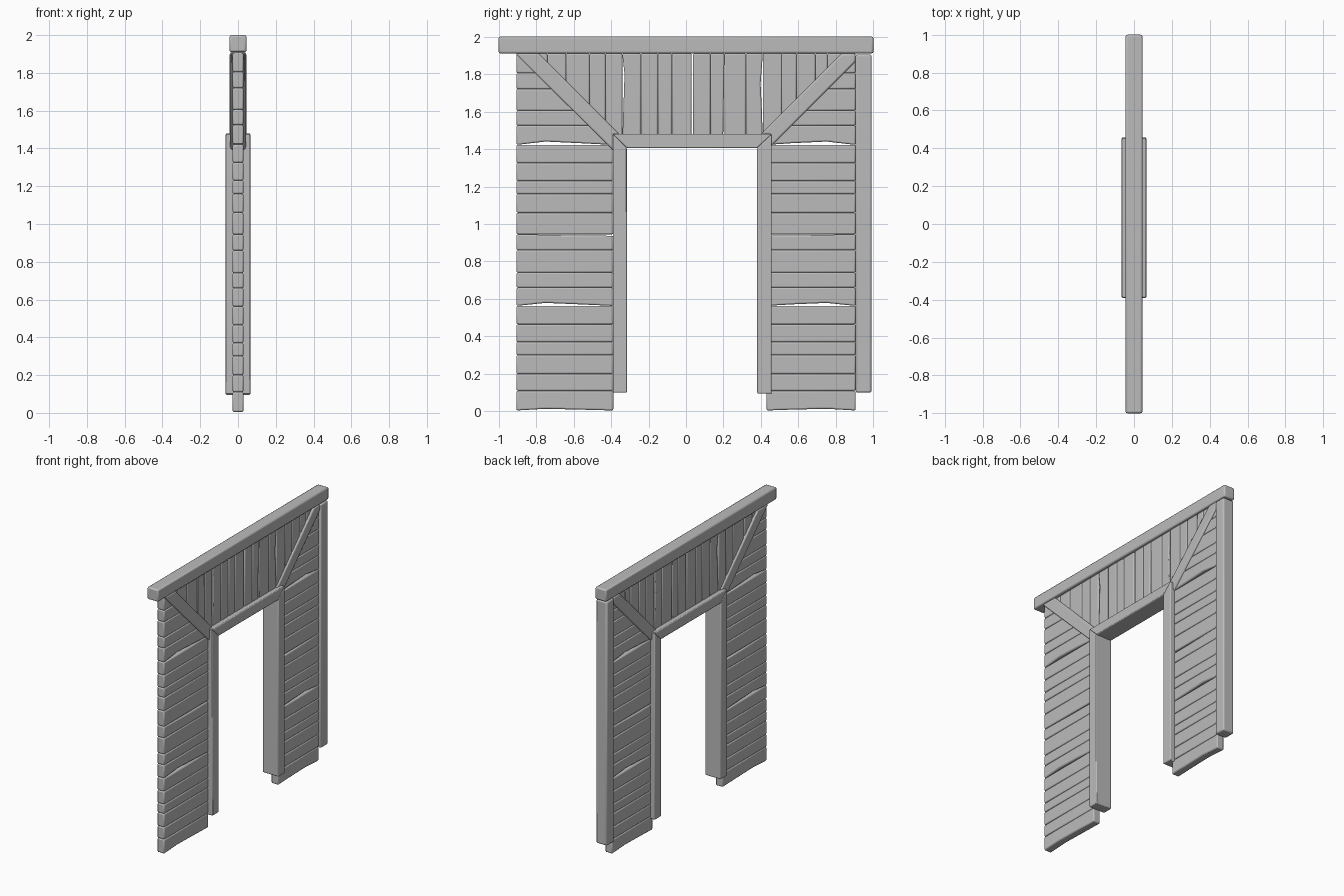
import bpy, bmesh

cube = bpy.data.objects.get("Cube")
if cube:
    bpy.data.objects.remove(cube, do_unlink=True)

grey = bpy.data.materials.new("weathered_grey")
grey.use_nodes = True
colour = (0.5, 0.5, 0.5, 1)
grey.diffuse_color = colour
grey.node_tree.nodes["Principled BSDF"].inputs["Base Color"].default_value = colour
grey.node_tree.nodes["Principled BSDF"].inputs["Roughness"].default_value = 0.8


def slab(name, outline, half, bevel=0.008):
    """Extrude a (y, z) outline along x, centred, with rounded edges."""
    bm = bmesh.new()
    face = bm.faces.new([bm.verts.new((-half, y, z)) for y, z in outline])
    out = bmesh.ops.extrude_face_region(bm, geom=[face])
    moved = [v for v in out["geom"] if isinstance(v, bmesh.types.BMVert)]
    bmesh.ops.translate(bm, verts=moved, vec=(2 * half, 0, 0))
    bmesh.ops.recalc_face_normals(bm, faces=bm.faces)
    mesh = bpy.data.meshes.new(name)
    bm.to_mesh(mesh)
    bm.free()
    mesh.materials.append(grey)
    obj = bpy.data.objects.new(name, mesh)
    bpy.context.collection.objects.link(obj)
    mod = obj.modifiers.new("rounded_edges", "BEVEL")
    mod.width = bevel
    mod.segments = 2
    mod.limit_method = "ANGLE"
    bpy.ops.object.select_all(action="DESELECT")
    obj.select_set(True)
    bpy.context.view_layer.objects.active = obj
    bpy.ops.object.shade_smooth_by_angle()
    return obj


def rect(y0, y1, z0, z1):
    return [(y0, z0), (y1, z0), (y1, z1), (y0, z1)]


def clip(outline, inside):
    """Keep the part of an outline where the linear function is negative."""
    kept = []
    for a, b in zip(outline, outline[1:] + outline[:1]):
        da, db = inside(*a), inside(*b)
        if da <= 0:
            kept.append(a)
        if da * db < 0:
            t = da / (da - db)
            kept.append((a[0] + t * (b[0] - a[0]), a[1] + t * (b[1] - a[1])))
    return kept


# Header beam and the single corner post
slab("header_beam", rect(-1, 1, 1.91, 2), 0.045, 0.01)
slab("corner_post", rect(0.905, 0.99, 0.1, 1.905), 0.045, 0.01)

# Door frame: jambs and lintel with mitred corners
slab("front_jamb", [(-0.39, 0.1), (-0.315, 0.1), (-0.315, 1.405), (-0.39, 1.48)], 0.065, 0.006)
slab("back_jamb", [(0.38, 0.095), (0.457, 0.095), (0.457, 1.48), (0.38, 1.405)], 0.065, 0.006)
slab("lintel", [(-0.315, 1.405), (0.38, 1.405), (0.457, 1.48), (-0.39, 1.48)], 0.065, 0.006)

# Diagonal braces
slab("front_brace", [(-0.91, 1.91), (-0.785, 1.91), (-0.355, 1.478),
                     (-0.385, 1.478), (-0.385, 1.39)], 0.042, 0.01)
slab("back_brace", [(0.4, 1.478), (0.83, 1.91), (0.905, 1.91), (0.905, 1.865),
                    (0.455, 1.415), (0.44, 1.478)], 0.042, 0.01)

# Horizontal wall planks, some with warped lower edges
levels = [0.005, 0.11, 0.2, 0.3, 0.37, 0.465, 0.563, 0.66, 0.74, 0.86, 0.945, 1.06,
          1.16, 1.23, 1.325, 1.422, 1.525, 1.605, 1.72, 1.805, 1.91]
warps = {0: 0.009, 6: 0.016, 15: 0.018}
cuts = {-1: 1.06, 1: 1.02}
for side, label, inner, outer in ((-1, "front", 0.388, 0.905), (1, "back", 0.43, 0.905)):
    for i, (low, high) in enumerate(zip(levels, levels[1:])):
        warp = warps.get(i, 0)
        outline = [(inner, low), (inner, high), (outer, high), (outer, low)]
        if warp:
            outline += [(0.75, low + warp), (0.56, low + warp * 0.5)]
        if i == 9:
            outline[1:2] = [(inner, high - 0.008), (0.62, high - 0.006)]
        outline = [(side * y, z) for y, z in outline]
        outline = clip(outline, lambda y, z: z - side * y - cuts[side])
        if len(outline) > 2:
            slab(f"{label}_wall_plank_{i + 1}", outline, 0.029)

# Vertical planks over the doorway, trimmed along the braces
splits = [-0.85, -0.74, -0.64, -0.515, -0.43, -0.34, -0.24, -0.15, -0.075, 0.03, 0.13,
          0.205, 0.32, 0.41, 0.51, 0.59, 0.69, 0.755, 0.89]
for i, (y0, y1) in enumerate(zip(splits, splits[1:])):
    outline = rect(y0, y1, 1.44, 1.91)
    if y0 == 0.03:
        outline = rect(y0 + 0.008, y1, 1.44, 1.91)
    elif y1 == 0.205:
        outline[1] = (y1 - 0.007, 1.44)
    elif y0 == -0.34:
        outline += [(y0 + 0.012, 1.8), (y0 + 0.006, 1.62)]
    elif y1 == 0.41:
        outline[2:2] = [(y1 - 0.005, 1.6), (y1 - 0.012, 1.75)]
    for side in (-1, 1):
        outline = clip(outline, lambda y, z: cuts[side] + side * y - z)
    if len(outline) > 2:
        slab(f"gable_plank_{i + 1}", outline, 0.029)
